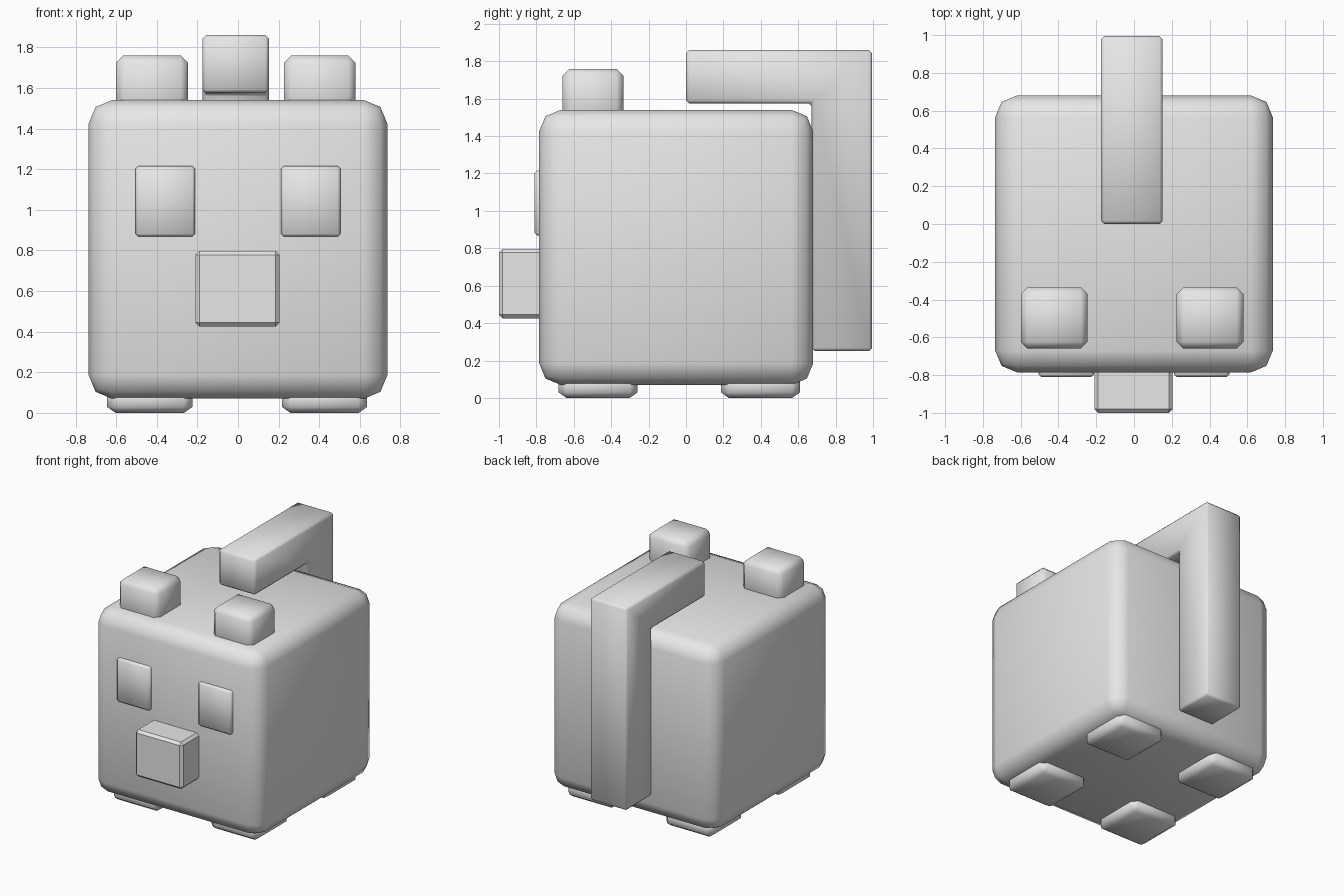
import bpy
import bmesh
from mathutils import Vector

default = bpy.data.objects.get("Cube")
if default:
    bpy.data.objects.remove(default, do_unlink=True)

grey = bpy.data.materials.new("plain grey")
grey.use_nodes = True
grey.diffuse_color = (0.8, 0.8, 0.8, 1)
grey.node_tree.nodes["Principled BSDF"].inputs["Base Color"].default_value = (0.8, 0.8, 0.8, 1)


def finish(name, bm, bevel, segments, smooth):
    """Bevel every edge of the mesh and make it an object."""
    bmesh.ops.recalc_face_normals(bm, faces=bm.faces[:])
    bmesh.ops.bevel(bm, geom=bm.edges[:], offset=bevel, segments=segments,
                    profile=0.5, affect='EDGES', clamp_overlap=True)
    for face in bm.faces:
        face.smooth = smooth
    mesh = bpy.data.meshes.new(name)
    bm.to_mesh(mesh)
    bm.free()
    mesh.materials.append(grey)
    obj = bpy.data.objects.new(name, mesh)
    bpy.context.collection.objects.link(obj)
    return obj


def box(name, low, high, bevel, segments=1, smooth=True, flatten=1.0):
    """Bevelled box between two corners; flatten squashes the bevel in z."""
    low, high = Vector(low), Vector(high)
    size = high - low
    size.z /= flatten
    bm = bmesh.new()
    bmesh.ops.create_cube(bm, size=1)
    bmesh.ops.scale(bm, vec=size, verts=bm.verts)
    obj = finish(name, bm, bevel, segments, smooth)
    for v in obj.data.vertices:
        v.co.z *= flatten
    obj.location = (low + high) / 2
    return obj


# Body
box("body", (-0.735, -0.785, 0.07), (0.735, 0.68, 1.54), 0.115, segments=2)

# Ears, eyes and feet on each side
for side, sign, shift in (("left", 1, 0.0), ("right", -1, -0.04)):
    ear_x = sign * 0.4025 + shift / 2
    box(side + "_ear", (ear_x - 0.177, -0.66, 1.42), (ear_x + 0.177, -0.335, 1.76), 0.036)

    eye_x = sign * 0.358
    box(side + "_eye", (eye_x - 0.147, -0.81, 0.868), (eye_x + 0.147, -0.72, 1.215), 0.014)

    foot_x = sign * 0.43 - 0.004
    for end, y in (("front", -0.47), ("back", 0.398)):
        box(f"{end}_{side}_foot", (foot_x - 0.21, y - 0.211, 0.0),
            (foot_x + 0.21, y + 0.211, 0.13), 0.042, flatten=0.7)

# Snout
box("snout", (-0.21, -1.0, 0.425), (0.205, -0.7, 0.797), 0.02, smooth=False)

# Tail: an L-shaped side profile, extruded across the body
profile = [(0.0, 1.575), (0.0, 1.86), (0.995, 1.86),
           (0.995, 0.25), (0.672, 0.25), (0.672, 1.575)]
bm = bmesh.new()
outline = bm.faces.new([bm.verts.new((-0.175, y, z)) for y, z in profile])
grown = bmesh.ops.extrude_face_region(bm, geom=[outline])["geom"]
bmesh.ops.translate(bm, vec=(0.327, 0, 0),
                    verts=[g for g in grown if isinstance(g, bmesh.types.BMVert)])
finish("tail", bm, 0.017, 1, True)
